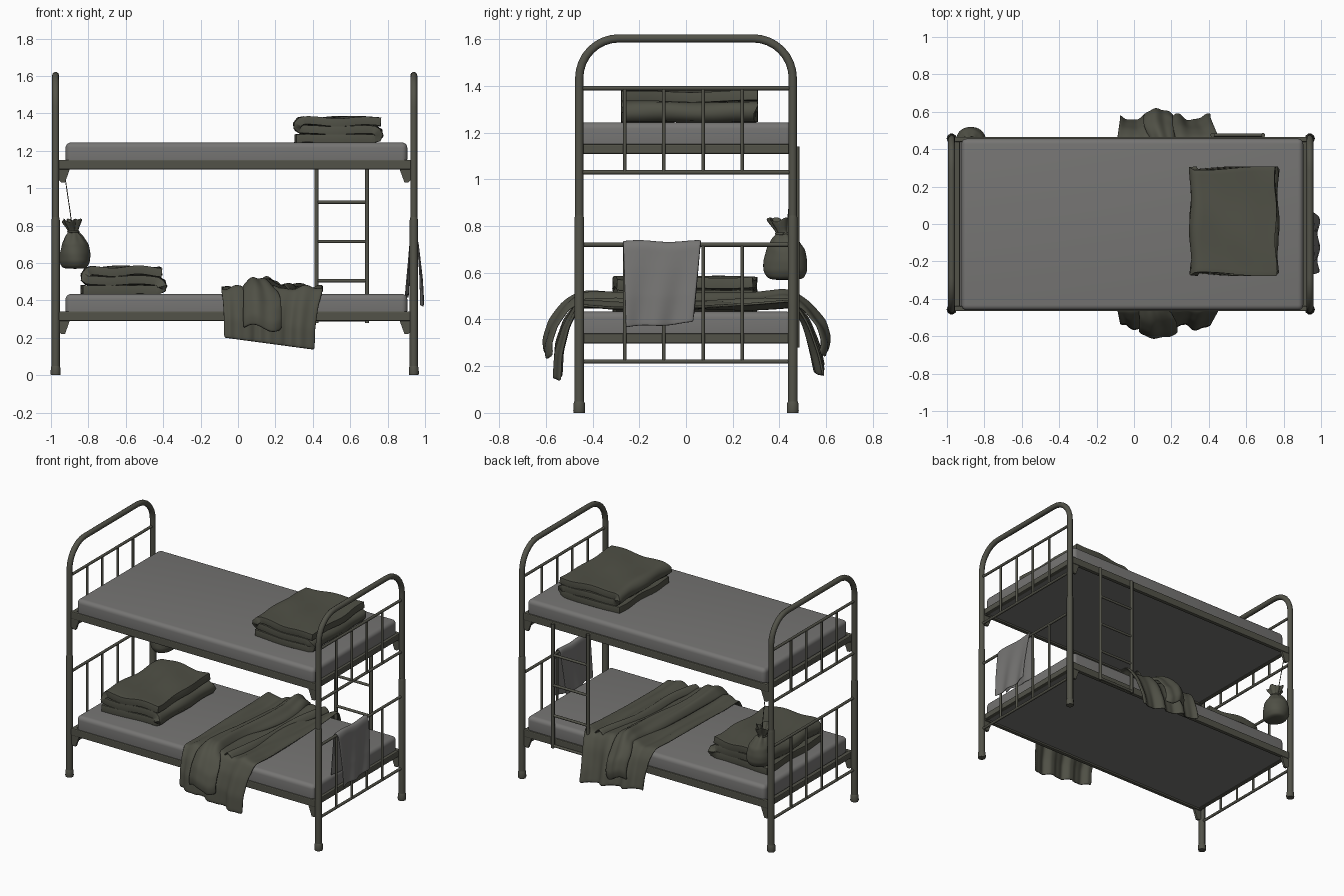
import bpy, bmesh, math
from math import sin, cos, pi

if "Cube" in bpy.data.objects:
    bpy.data.objects.remove(bpy.data.objects["Cube"])


def material(name, rgb):
    m = bpy.data.materials.new(name)
    m.diffuse_color = (*rgb, 1)
    m.use_nodes = True
    m.node_tree.nodes["Principled BSDF"].inputs["Base Color"].default_value = m.diffuse_color
    return m


METAL = material("olive metal", (0.085, 0.085, 0.066))
WOOL = material("olive wool", (0.080, 0.081, 0.061))
LINEN = material("grey linen", (0.18, 0.177, 0.172))


def finish(name, bm, mat, smooth=True):
    me = bpy.data.meshes.new(name)
    bmesh.ops.recalc_face_normals(bm, faces=bm.faces[:])
    bm.to_mesh(me)
    bm.free()
    me.materials.append(mat)
    for p in me.polygons:
        p.use_smooth = smooth
    ob = bpy.data.objects.new(name, me)
    bpy.context.collection.objects.link(ob)
    return ob


def box(name, lo, hi, mat, bevel=0.0, segments=4):
    bm = bmesh.new()
    bmesh.ops.create_cube(bm, size=1)
    for v in bm.verts:
        v.co = [lo[i] + (v.co[i] + 0.5) * (hi[i] - lo[i]) for i in range(3)]
    if bevel:
        bmesh.ops.bevel(bm, geom=bm.edges[:], offset=bevel, segments=segments,
                        profile=0.5, affect='EDGES')
    return finish(name, bm, mat, bevel > 0.01)


def tube(name, pts, r, mat=METAL, radii=None):
    cu = bpy.data.curves.new(name, 'CURVE')
    cu.dimensions = '3D'
    cu.bevel_depth = r
    cu.bevel_resolution = 3
    cu.use_fill_caps = True
    sp = cu.splines.new('POLY')
    sp.points.add(len(pts) - 1)
    for i, p in enumerate(pts):
        sp.points[i].co = (*p, 1)
        sp.points[i].radius = radii[i] if radii else 1
    cu.materials.append(mat)
    ob = bpy.data.objects.new(name, cu)
    bpy.context.collection.objects.link(ob)
    return ob


def prism(name, pts, y0, y1, mat):
    """Outline in x, z pushed from y0 to y1."""
    bm = bmesh.new()
    f = bm.faces.new([bm.verts.new((x, y0, z)) for x, z in pts])
    new = bmesh.ops.extrude_face_region(bm, geom=[f])["geom"]
    for v in new:
        if isinstance(v, bmesh.types.BMVert):
            v.co.y = y1
    return finish(name, bm, mat, False)


def along(pts, t):
    """Point at fraction t of a polyline's length."""
    seg = [math.dist(a, b) for a, b in zip(pts, pts[1:])]
    d = t * sum(seg)
    for a, b, s in zip(pts, pts[1:], seg):
        if d <= s + 1e-9:
            k = d / s
            return [p + (q - p) * k for p, q in zip(a, b)]
        d -= s
    return list(pts[-1])


def sheet(name, func, nu, nv, thick, mat, closed=False, bevel=0.0):
    """Cloth grid from func(u, v), thickened and smoothed."""
    bm = bmesh.new()
    cols = nu if closed else nu + 1
    g = [[bm.verts.new(func(i / nu, j / nv)) for j in range(nv + 1)] for i in range(cols)]
    for i in range(nu):
        for j in range(nv):
            a, b = g[i], g[(i + 1) % cols]
            bm.faces.new((a[j], b[j], b[j + 1], a[j + 1]))
    if closed:
        bm.faces.new([c[0] for c in g])
    ob = finish(name, bm, mat)
    s = ob.modifiers.new("thickness", 'SOLIDIFY')
    s.thickness = thick
    s.offset = 0
    if bevel:
        b = ob.modifiers.new("soft rim", 'BEVEL')
        b.width = bevel
        b.segments = 3
        b.limit_method = 'ANGLE'
        b.angle_limit = math.radians(60)
    else:
        ob.modifiers.new("soften", 'SUBSURF').levels = 1
        ob.modifiers["soften"].render_levels = 1
    return ob


# End frames: bent hoop, thicker lower legs, feet, cross rails and bars
PY = 0.457
for end, ex in (("left", -0.975), ("right", 0.94)):
    R = 0.17
    arc = [(PY - R + R * cos(a * pi / 16), 1.433 + R * sin(a * pi / 16)) for a in range(9)]
    half = [(PY, 0.5)] + arc
    loop = half + [(-y, z) for y, z in reversed(half)]
    tube(end + "_hoop", [(ex, y, z) for y, z in loop], 0.0185)
    for s in (-1, 1):
        tube(end + "_leg", [(ex, s * PY, 0.03), (ex, s * PY, 0.83), (ex, s * PY, 0.845)],
             0.022, radii=[1, 1, 0.85])
        tube(end + "_foot", [(ex, s * PY, z) for z in (0, 0.008, 0.04, 0.05)],
             0.027, radii=[0.93, 1, 0.95, 0.8])
    for z0, z1 in ((0.22, 0.72), (1.03, 1.39)):
        for z in (z0, z1):
            tube(end + "_cross_rail", [(ex, -PY, z), (ex, PY, z)], 0.0095)
        for y in (-0.262, -0.095, 0.073, 0.24):
            tube(end + "_bar", [(ex, y, z0), (ex, y, z1)], 0.008)

# Two bunks: rails, gussets, base and mattress
for bunk, z in (("lower", 0.29), ("upper", 1.10)):
    for s in (-1, 1):
        y0, y1 = sorted((s * 0.438, s * 0.466))
        box(bunk + "_side_rail", (-0.96, y0, z), (0.925, y1, z + 0.052), METAL, 0.006, 2)
        for gx, d in ((-0.96, 1), (0.925, -1)):
            prism(bunk + "_gusset", [(gx, z + 0.03), (gx, z - 0.055), (gx + d * 0.015, z - 0.07),
                                     (gx + d * 0.035, z - 0.07), (gx + d * 0.062, z + 0.005),
                                     (gx + d * 0.062, z + 0.03)], s * 0.446, s * 0.462, METAL)
    for x in (-0.945, 0.91):
        box(bunk + "_end_rail", (x - 0.015, -0.445, z + 0.008), (x + 0.015, 0.445, z + 0.05),
            METAL, 0.006, 2)
    box(bunk + "_base", (-0.94, -0.44, z + 0.012), (0.905, 0.44, z + 0.03), LINEN)
    box(bunk + "_mattress", (-0.922, -0.461, z + 0.025), (0.905, 0.456, z + 0.144), LINEN, 0.028, 5)

# Ladder on the back side
for x in (0.42, 0.69):
    tube("ladder_side", [(x, 0.475, 0.28), (x, 0.475, 1.14)], 0.0115)
for z in (0.295, 0.505, 0.715, 0.925):
    tube("ladder_rung", [(0.42, 0.475, z), (0.69, 0.475, z)], 0.009)


# Folded blankets: one cloth laid in three layers
def folded(name, x0, x1, y0, y1, zb, p, taper, wave):
    pts = []
    for i in range(3):
        z = zb + (i + 0.5) * p
        a, b = (x0, x1) if i % 2 == 0 else (x1, x0)
        a -= 0.032 if i == 0 else 0
        b += 0.032 if i == 2 else 0
        pts += [(a + (b - a) * k / 10, z) for k in range(11)]
        if i < 2:
            d = 1 if i % 2 == 0 else -1
            pts += [(b + d * p / 2 * sin(k * pi / 6), z + p / 2 - p / 2 * cos(k * pi / 6))
                    for k in range(1, 6)]
    cx = (x0 + x1) / 2

    def f(u, v):
        x, z = along(pts, u)
        h = (z - zb) / (3 * p)
        y = y0 + (y1 - y0) * v
        y += 0.010 * sin(17 * h + 9 * x) * (2 * v - 1)
        z += h * wave * (sin(21 * x + 3 * v) + 0.5 * sin(9 * v + 8 * x))
        return (cx + (x - cx) * (1 - taper * h) + 0.006 * sin(11 * v + 9 * h), y, z)
    sheet(name, f, 76, 22, p * 0.93, WOOL, bevel=p * 0.4)


folded("upper_folded_blanket", 0.338, 0.732, -0.268, 0.298, 1.243, 0.046, 0.03, 0.006)
folded("lower_folded_blanket", -0.808, -0.422, -0.305, 0.295, 0.432, 0.049, 0.12, 0.008)

# Blanket thrown across the lower bunk
MAIN = [(-0.53, 0.17), (-0.525, 0.28), (-0.50, 0.38), (-0.46, 0.455), (-0.3, 0.447),
        (0.3, 0.447), (0.46, 0.455), (0.5, 0.39), (0.53, 0.28), (0.55, 0.19)]


def hang(y):
    return min(1, max(0, (abs(y) - 0.46) / 0.07))


def thrown(u, v):
    y, z = along(MAIN, v)
    h = hang(y)
    ripple = 0.011 * (1 + sin(19 * u + 4 * y)) + 0.005 * sin(37 * u - 6 * y)
    z += (1 - h) * ripple + h * (0.03 - 0.065 * u)
    y += math.copysign(h * 1.6 * ripple, y)
    return (-0.09 + 0.545 * u + h * (0.015 - 0.06 * u), y, z)


sheet("thrown_blanket", thrown, 30, 56, 0.011, WOOL)

RIDGE = [(-0.57, 0.25), (-0.575, 0.30), (-0.55, 0.38), (-0.5, 0.45), (-0.42, 0.47),
         (-0.1, 0.455), (0.3, 0.455), (0.42, 0.47), (0.5, 0.45), (0.56, 0.38),
         (0.58, 0.31), (0.57, 0.26)]


def ridge(u, v):
    y, z = along(RIDGE, v)
    h = hang(y)
    b = 0.05 * sin(pi * u) ** 0.7 + 0.009 * sin(4 * pi * u + 5 * y) * sin(pi * u)
    w = 0.15 + 0.03 * h + 0.025 * sin(8 * y)
    x = 0.13 + (u - 0.5) * w + 0.03 * (1 - h) * sin(5 * y)
    return (x, y + math.copysign(h * 0.65 * b, y), z + (1 - h) * b + h * 0.02 * sin(6 * u))


sheet("thrown_blanket_fold", ridge, 14, 56, 0.011, WOOL)


# Slanting crease folds lying beside the ridge
def crease(u, v):
    y = -0.46 + 0.92 * v
    x = 0.24 + 0.10 * v + 0.07 * (u - 0.5) + 0.015 * sin(7 * v)
    return (x, y, 0.449 + 0.034 * sin(pi * u) + 0.006 * sin(9 * v))


sheet("thrown_blanket_crease", crease, 8, 30, 0.01, WOOL)

# Towel over the right end rail
TOWEL = [(0.984, 0.375), (0.980, 0.5), (0.970, 0.62), (0.960, 0.71), (0.951, 0.731),
         (0.940, 0.736), (0.929, 0.731), (0.922, 0.71), (0.915, 0.6), (0.902, 0.42)]


def towel(u, v):
    x, z = along(TOWEL, v)
    drop = (0.736 - z) / 0.36
    y = -0.27 + 0.335 * u + drop * (0.012 - 0.045 * u)
    side = 1 if x > 0.94 else -1
    return (x + side * 0.008 * drop * sin(13 * u + 2 * drop), y,
            z + 0.004 * sin(8 * u) - 0.02 * drop * (0.5 - u) * side)


sheet("towel", towel, 18, 44, 0.008, LINEN)

# Tied sack hanging from the upper rail
SACK = [(0.045, 0.572), (0.07, 0.58), (0.083, 0.61), (0.083, 0.65), (0.072, 0.70),
        (0.045, 0.745), (0.024, 0.765), (0.027, 0.78), (0.04, 0.805), (0.052, 0.828)]


def sack(u, v):
    r, z = along(SACK, v)
    a = 2 * pi * u
    top = max(0, (z - 0.69) / 0.14)
    r *= 1 + 0.16 * top * sin(7 * a) + 0.04 * sin(3 * a + 20 * z)
    return (-0.872 - 0.015 * top + r * cos(a) * 0.95, 0.428 - 0.02 * top + r * 1.1 * sin(a),
            z + 0.010 * top * sin(4 * a))


sheet("sack", sack, 42, 26, 0.006, WOOL, closed=True)
tube("sack_tie", [(-0.88 + 0.027 * cos(k * pi / 8), 0.416 + 0.029 * sin(k * pi / 8), 0.767)
                  for k in range(17)], 0.006, WOOL)
tube("sack_cord", [(-0.885, 0.43, 0.77), (-0.897, 0.44, 0.87), (-0.925, 0.452, 1.06)], 0.0025, WOOL)

# Turn the tubes into meshes
bpy.ops.object.select_all(action='DESELECT')
curves = [o for o in bpy.context.scene.objects if o.type == 'CURVE']
for o in curves:
    o.select_set(True)
bpy.context.view_layer.objects.active = curves[0]
bpy.ops.object.convert(target='MESH')
for o in list(bpy.context.selected_objects):
    bpy.ops.object.select_all(action='DESELECT')
    o.select_set(True)
    bpy.context.view_layer.objects.active = o
    bpy.ops.object.shade_smooth_by_angle(angle=math.radians(50))
